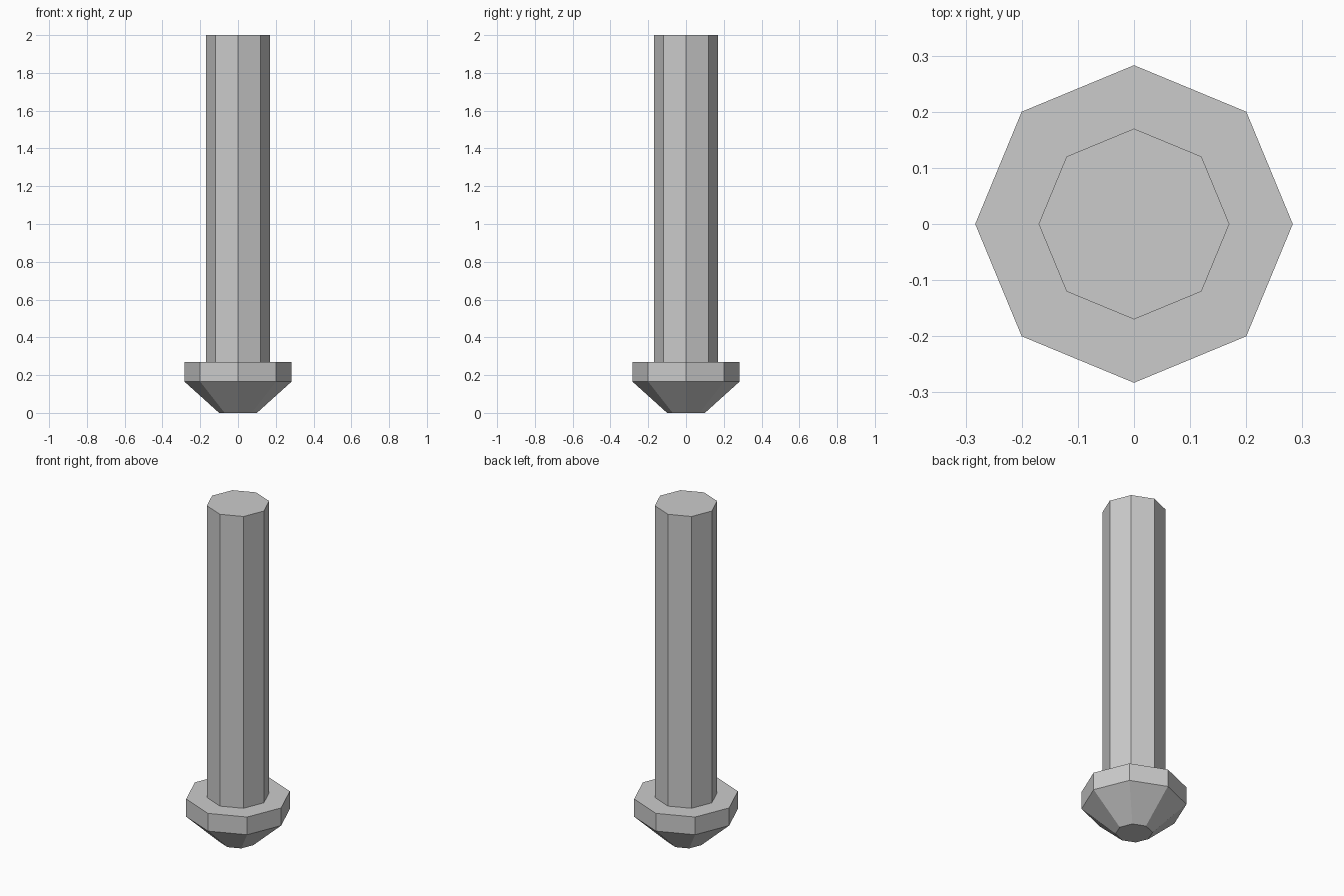
import bpy, bmesh
from math import cos, sin, pi

if "Cube" in bpy.data.objects:
    bpy.data.objects.remove(bpy.data.objects["Cube"])

SIDES = 8


def lathe(name, profile):
    """Revolve (radius, z) points into a closed flat-faced solid."""
    bm = bmesh.new()
    rings = [[bm.verts.new((r * cos(2 * pi * i / SIDES), r * sin(2 * pi * i / SIDES), z))
              for i in range(SIDES)] for r, z in profile]
    for low, high in zip(rings, rings[1:]):
        for i in range(SIDES):
            j = (i + 1) % SIDES
            bm.faces.new((low[i], low[j], high[j], high[i]))
    bm.faces.new(rings[0][::-1])
    bm.faces.new(rings[-1])
    mesh = bpy.data.meshes.new(name)
    bm.to_mesh(mesh)
    bm.free()
    obj = bpy.data.objects.new(name, mesh)
    bpy.context.collection.objects.link(obj)
    return obj


# Bolt: tapered head, straight collar, flat shoulder, long shaft
lathe("bolt", [(0.10, 0), (0.283, 0.165), (0.283, 0.27), (0.17, 0.27), (0.17, 2.0)])
